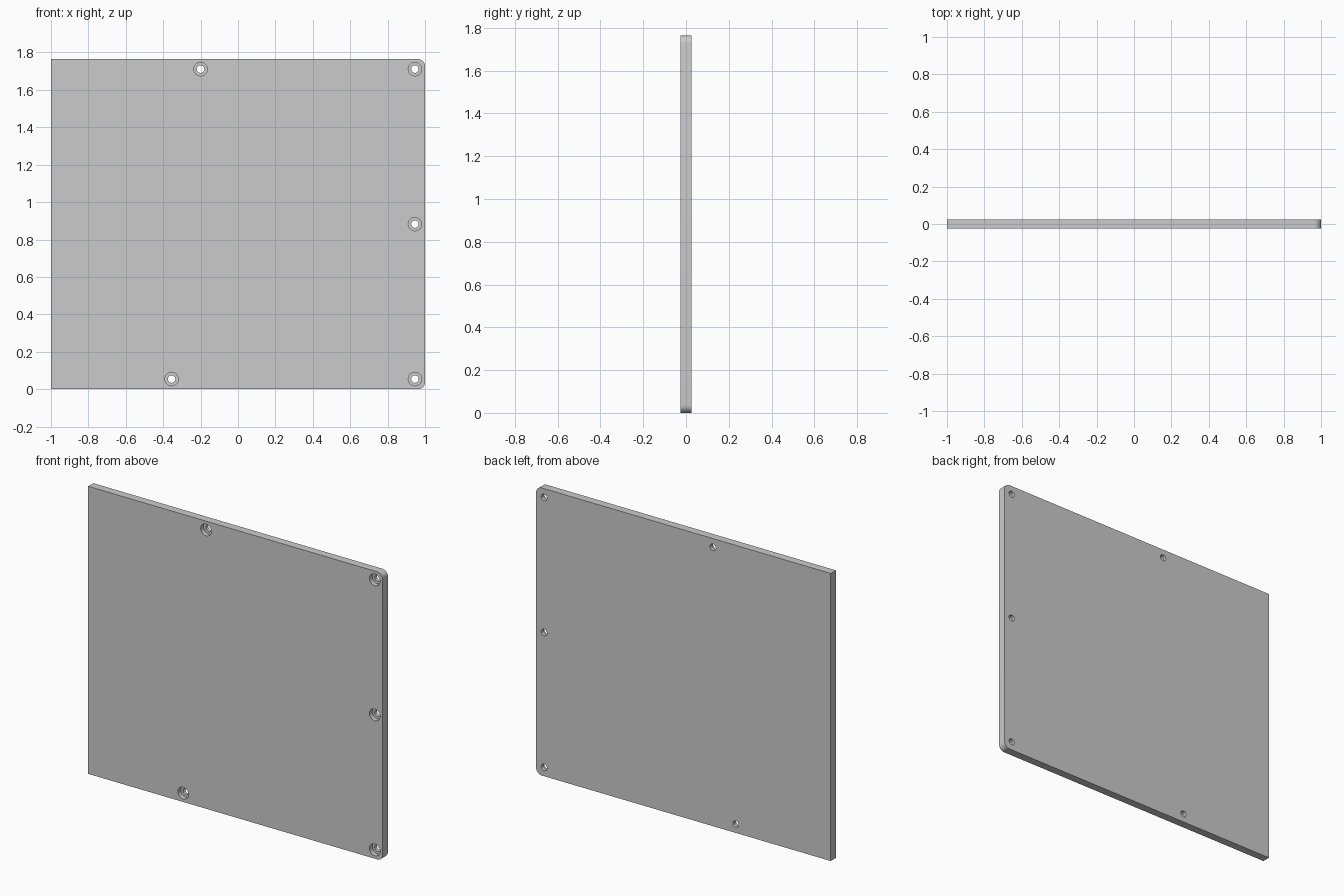
import bpy, bmesh, math
from mathutils import Vector

if "Cube" in bpy.data.objects:
    bpy.data.objects.remove(bpy.data.objects["Cube"])

H, T, R = 1.765, 0.05, 0.037      # height, thickness, corner radius
MARGIN = 0.054                    # hole inset from the edges
BORE_R, HOLE_R, BORE_D = 0.036, 0.02, 0.028


def make_object(name, bm):
    bmesh.ops.recalc_face_normals(bm, faces=bm.faces)
    mesh = bpy.data.meshes.new(name)
    bm.to_mesh(mesh)
    bm.free()
    obj = bpy.data.objects.new(name, mesh)
    bpy.context.collection.objects.link(obj)
    return obj


def arc(cx, cz, start, steps=8):
    return [(cx + R * math.cos(start + i * math.pi / 2 / steps),
             cz + R * math.sin(start + i * math.pi / 2 / steps)) for i in range(steps + 1)]


# Plate: square left corners, rounded right corners
outline = [(-1, H), (-1, 0)] + arc(1 - R, R, -math.pi / 2) + arc(1 - R, H - R, 0)
bm = bmesh.new()
face = bm.faces.new([bm.verts.new((x, -T / 2, z)) for x, z in outline])
ext = bmesh.ops.extrude_face_region(bm, geom=[face])
bmesh.ops.translate(bm, vec=(0, T, 0),
                    verts=[g for g in ext["geom"] if isinstance(g, bmesh.types.BMVert)])
panel = make_object("panel", bm)

# Stepped cutters for the counterbored screw holes
profile = [(BORE_R, -T), (BORE_R, -T / 2 + BORE_D), (HOLE_R, -T / 2 + BORE_D), (HOLE_R, T)]
SEG = 32
bm = bmesh.new()
for cx, cz in [(1 - MARGIN, MARGIN), (1 - MARGIN, H / 2), (1 - MARGIN, H - MARGIN),
               (-0.20, H - MARGIN), (-0.355, MARGIN)]:
    rings = [[bm.verts.new((cx + r * math.cos(math.tau * i / SEG), y,
                            cz + r * math.sin(math.tau * i / SEG))) for i in range(SEG)]
             for r, y in profile]
    for a, b in zip(rings, rings[1:]):
        for i in range(SEG):
            j = (i + 1) % SEG
            bm.faces.new((a[i], a[j], b[j], b[i]))
    bm.faces.new(rings[0])
    bm.faces.new(rings[-1])
cutter = make_object("screw_hole_cutter", bm)
cutter.hide_render = True

# Cut the holes, then drop the cutter
mod = panel.modifiers.new("screw_holes", "BOOLEAN")
mod.operation = "DIFFERENCE"
mod.solver = "EXACT"
mod.object = cutter
bpy.context.view_layer.objects.active = panel
panel.select_set(True)
bpy.ops.object.modifier_apply(modifier=mod.name)
bpy.data.objects.remove(cutter)
bpy.ops.object.shade_smooth_by_angle(angle=math.radians(30))
